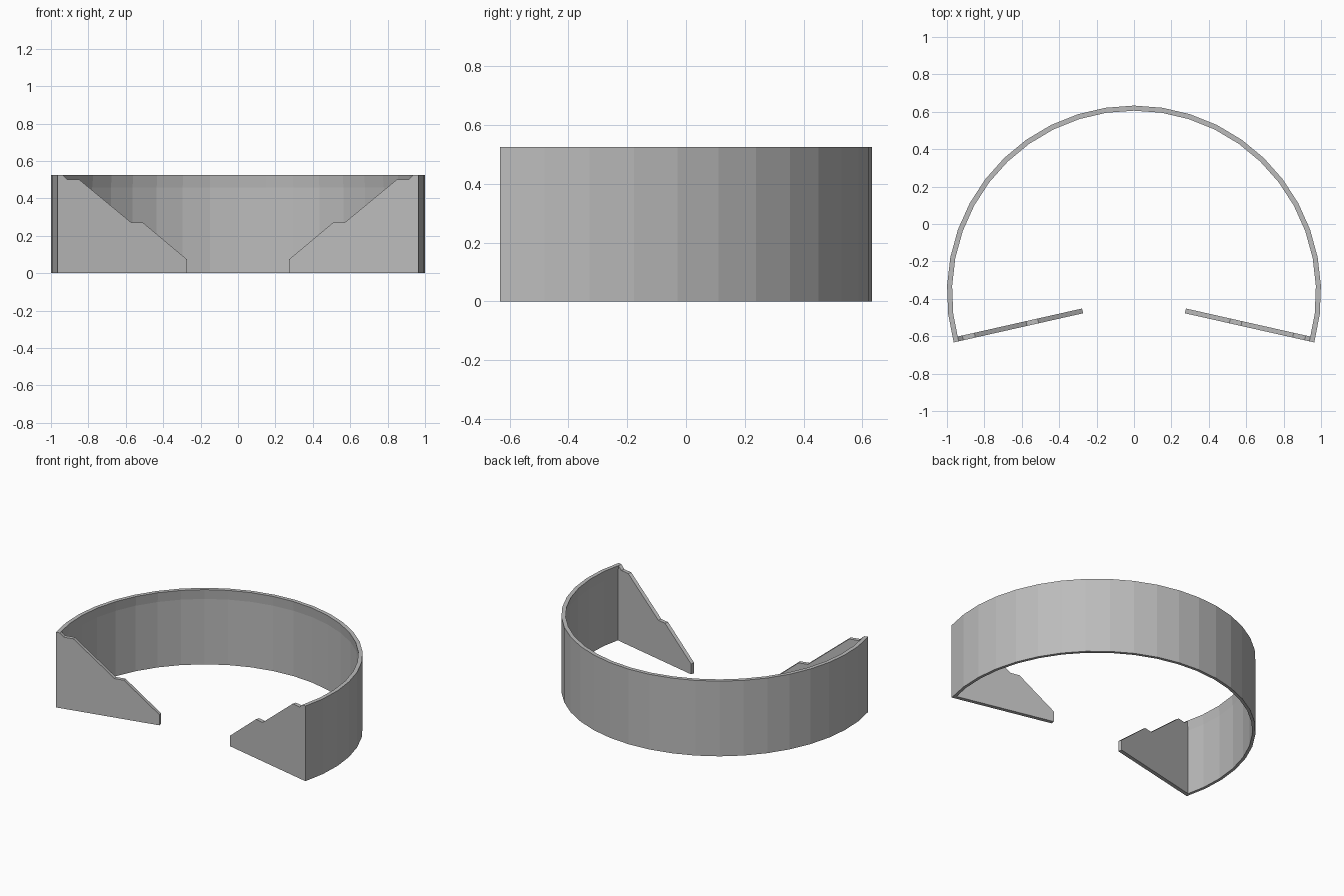
import bpy
import bmesh
from math import sin, cos, radians
from mathutils import Vector

cube = bpy.data.objects.get("Cube")
if cube:
    bpy.data.objects.remove(cube, do_unlink=True)

CENTRE_Y = -0.367
HEIGHT = 0.525
SWEEP = radians(105.4)   # half sweep of the wall, measured from the back
STEPS = 24

grey = bpy.data.materials.new("plain grey")
grey.use_nodes = True
colour = (0.5, 0.5, 0.5, 1)
grey.diffuse_color = colour
grey.node_tree.nodes["Principled BSDF"].inputs["Base Color"].default_value = colour


def finish(bm, name):
    bmesh.ops.recalc_face_normals(bm, faces=bm.faces[:])
    mesh = bpy.data.meshes.new(name)
    bm.to_mesh(mesh)
    bm.free()
    mesh.materials.append(grey)
    obj = bpy.data.objects.new(name, mesh)
    bpy.context.collection.objects.link(obj)
    return obj


# Curved wall: section (radius, z) swept round the back, lip thickening at the top
section = [(1, 0), (1, HEIGHT), (0.973, HEIGHT), (0.98, 0.457), (0.98, 0)]
bm = bmesh.new()
rings = []
for i in range(STEPS + 1):
    a = SWEEP * (2 * i / STEPS - 1)
    rings.append([bm.verts.new((r * sin(a), CENTRE_Y + r * cos(a), z)) for r, z in section])
n = len(section)
for a, b in zip(rings, rings[1:]):
    for j in range(n):
        k = (j + 1) % n
        bm.faces.new((a[j], a[k], b[k], b[j]))
bm.faces.new(rings[0])
bm.faces.new(rings[-1])
finish(bm, "curved_wall")

# Stepped front panels: profile (x, z) on a slanted plane, thickened and mirrored
profile = [(0.963, 0), (0.963, HEIGHT), (0.938, HEIGHT), (0.912, 0.5), (0.848, 0.5),
           (0.572, 0.272), (0.51, 0.272), (0.272, 0.073), (0.272, 0)]
slant = radians(12.7)
slope = sin(slant) / cos(slant)
bm = bmesh.new()
face = bm.faces.new([bm.verts.new((x, -0.633 + (0.963 - x) * slope, z)) for x, z in profile])
extruded = bmesh.ops.extrude_face_region(bm, geom=[face], use_keep_orig=True)
moved = [v for v in extruded["geom"] if isinstance(v, bmesh.types.BMVert)]
bmesh.ops.translate(bm, verts=moved, vec=Vector((sin(slant), cos(slant), 0)) * 0.026)
panels = finish(bm, "front_panels")
panels.modifiers.new("mirror", "MIRROR").use_axis[0] = True
